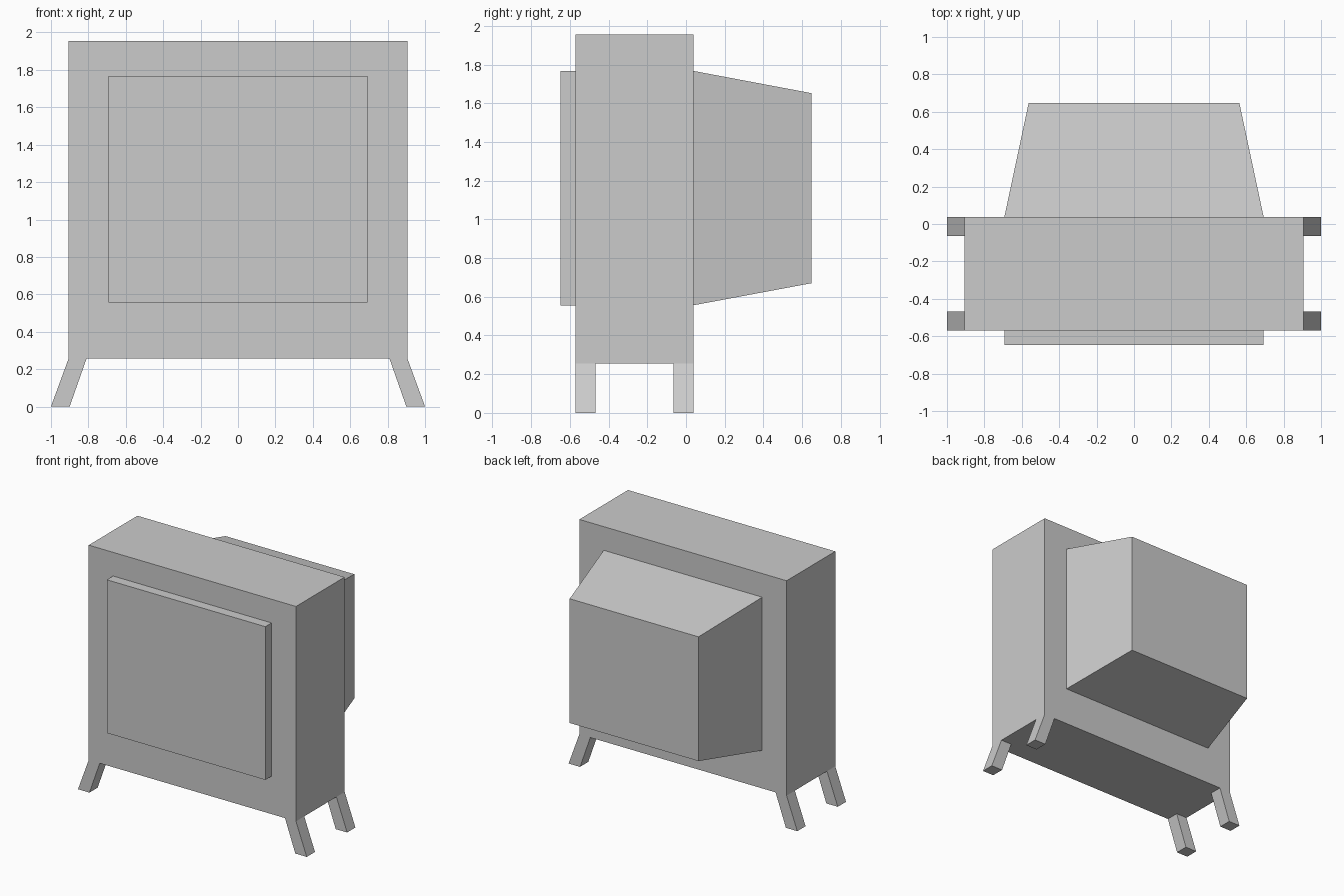
import bpy

if "Cube" in bpy.data.objects:
    bpy.data.objects.remove(bpy.data.objects["Cube"])


def frustum(name, a, b):
    """Six-sided solid between two four-point ends (corners in matching order)."""
    faces = [(3, 2, 1, 0), (4, 5, 6, 7)]
    faces += [(i, (i + 1) % 4, (i + 1) % 4 + 4, i + 4) for i in range(4)]
    mesh = bpy.data.meshes.new(name)
    mesh.from_pydata(a + b, [], faces)
    mesh.update()
    obj = bpy.data.objects.new(name, mesh)
    bpy.context.collection.objects.link(obj)
    return obj


def upright_rect(half_x, y, z0, z1):
    """Rectangle in the XZ plane, wound to face +y."""
    return [(-half_x, y, z0), (-half_x, y, z1), (half_x, y, z1), (half_x, y, z0)]


def flat_rect(x0, x1, y0, y1, z):
    """Rectangle in the XY plane, wound to face +z."""
    return [(x0, y0, z), (x1, y0, z), (x1, y1, z), (x0, y1, z)]


FRONT, BACK = -0.57, 0.038
BOTTOM, TOP = 0.256, 1.954

# Cabinet
frustum("cabinet", upright_rect(0.906, FRONT, BOTTOM, TOP),
        upright_rect(0.906, BACK, BOTTOM, TOP))

# Raised screen panel
frustum("screen", upright_rect(0.693, -0.648, 0.556, 1.767),
        upright_rect(0.693, FRONT, 0.556, 1.767))

# Tapered rear housing
frustum("rear_housing", upright_rect(0.693, BACK, 0.556, 1.767),
        upright_rect(0.563, 0.648, 0.67, 1.652))

# Splayed legs, mirrored to the left side
for name, y0, y1 in (("front_legs", FRONT, -0.467), ("back_legs", -0.065, BACK)):
    leg = frustum(name, flat_rect(0.9, 1.0, y0, y1, 0),
                  flat_rect(0.81, 0.906, y0, y1, BOTTOM))
    leg.modifiers.new("mirror", 'MIRROR').use_axis[0] = True
